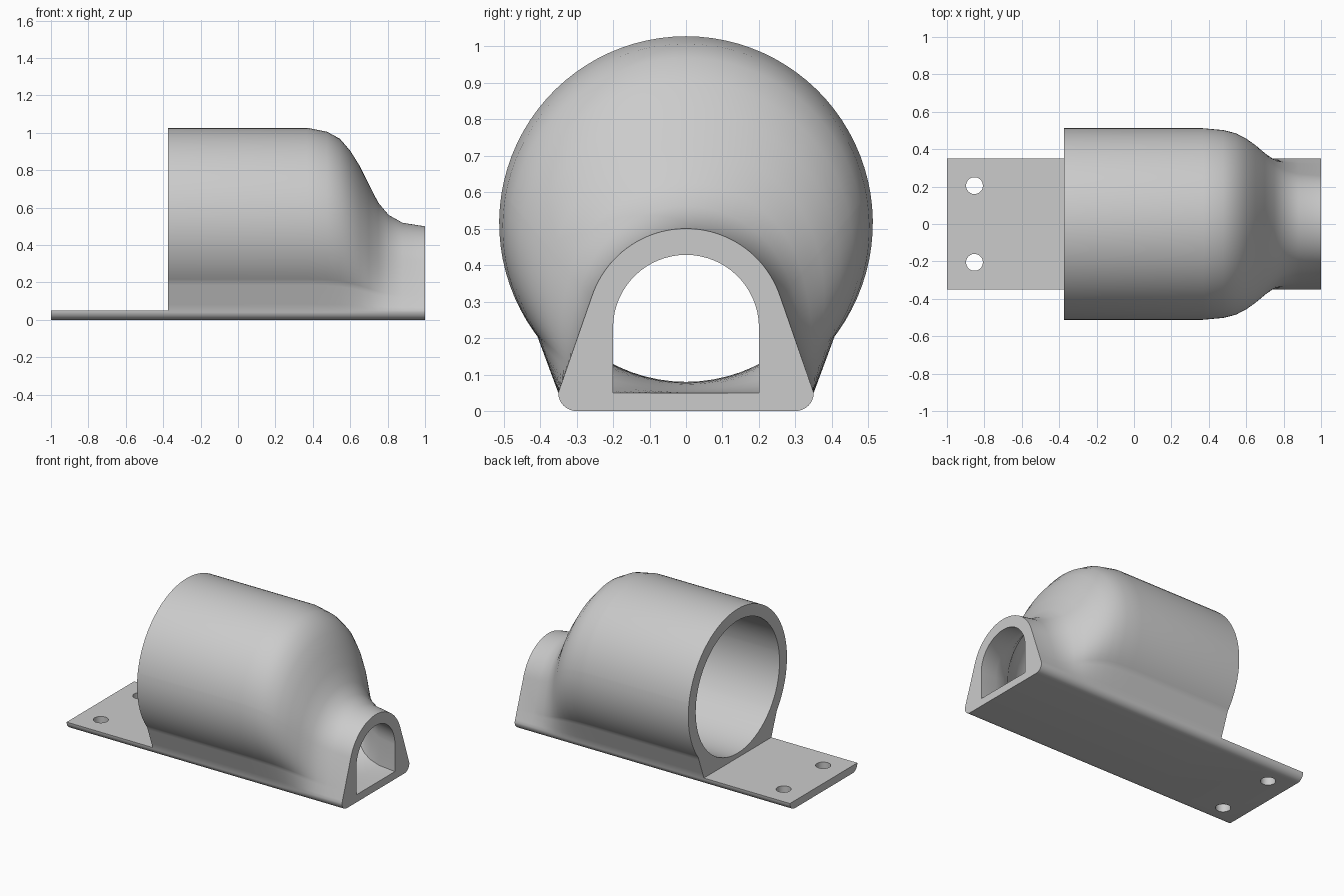
import bpy, bmesh, math

cube = bpy.data.objects.get("Cube")
if cube:
    bpy.data.objects.remove(cube, do_unlink=True)

grey = bpy.data.materials.new("light grey")
grey.use_nodes = True
grey.diffuse_color = (0.6, 0.6, 0.6, 1)
grey.node_tree.nodes["Principled BSDF"].inputs["Base Color"].default_value = (0.6, 0.6, 0.6, 1)

HALF, THICK = 0.35, 0.05      # base half width and thickness
BACK = -0.375                 # open end of the wide barrel


def arc(cy, cz, r, start, end, steps):
    angles = [math.radians(start + (end - start) * i / steps) for i in range(steps + 1)]
    return [(cy + r * math.cos(a), cz + r * math.sin(a)) for a in angles]


def lengths(points):
    total = [0.0]
    for p, q in zip(points, points[1:]):
        total.append(total[-1] + math.dist(p, q))
    return [d / total[-1] for d in total]


def resample(points, fractions):
    """Points at the given fractions of the length of a polyline."""
    ds, out, i = lengths(points), [], 0
    for f in fractions:
        while i < len(ds) - 2 and ds[i + 1] < f:
            i += 1
        t = (f - ds[i]) / (ds[i + 1] - ds[i])
        out.append(tuple(a + (b - a) * t for a, b in zip(points[i], points[i + 1])))
    return out


def matched(big, small, corners):
    """Resample two profiles alike, keeping the corner points of both."""
    fr = {round(i / 72, 4) for i in range(73)}
    fr |= {round(f, 4) for f in corners}
    fr = sorted(fr)
    return resample(big, fr), resample(small, fr)


def blend(big, small, t):
    return [tuple(b * t + s * (1 - t) for b, s in zip(p, q)) for p, q in zip(big, small)]


def loft(bm, loops, xs):
    """Skin closed loops along x; returns the edges of both open ends."""
    rings = [[bm.verts.new((x, y, z)) for y, z in loop] for x, loop in zip(xs, loops)]
    n = len(rings[0])
    for r0, r1 in zip(rings, rings[1:]):
        for i in range(n):
            j = (i + 1) % n
            bm.faces.new((r0[i], r0[j], r1[j], r1[i]))
    return [[bm.edges.get((r[i], r[(i + 1) % n])) for i in range(n)]
            for r in (rings[0], rings[-1])]


def finish(bm, name):
    bmesh.ops.recalc_face_normals(bm, faces=bm.faces[:])
    mesh = bpy.data.meshes.new(name)
    bm.to_mesh(mesh)
    bm.free()
    mesh.materials.append(grey)
    obj = bpy.data.objects.new(name, mesh)
    bpy.context.collection.objects.link(obj)
    return obj


def select(obj):
    bpy.ops.object.select_all(action='DESELECT')
    obj.select_set(True)
    bpy.context.view_layer.objects.active = obj


# Underside of the base with rounded lower edges
underside = (arc(-HALF + THICK, THICK, THICK, 180, 270, 8)
             + arc(HALF - THICK, THICK, THICK, 270, 360, 8))[1:-1]

# Outer profiles: wide barrel and narrow arched mouth
foot_r, foot_l = [(HALF, THICK)], [(-HALF, THICK)]
big_out = foot_r + arc(0, 0.515, 0.512, -37.3, 217.3, 120) + foot_l
small_out = foot_r + arc(0, 0.228, 0.272, 18.4, 161.6, 100) + foot_l
kinks = [lengths(big_out)[k] for k in (1, -2)] + [lengths(small_out)[k] for k in (1, -2)]
big_out, small_out = matched(big_out, small_out, kinks)

# Cavity profiles: round bore and D-shaped opening
big_in = arc(0, 0.515, 0.435, -90, 270, 144)
small_in = [(0, 0.05), (0.2, 0.05)] + arc(0, 0.228, 0.2, 0, 180, 60) + [(-0.2, 0.05), (0, 0.05)]
kinks = [lengths(small_in)[k] for k in (1, 2, -3, -2)]
big_in, small_in = matched(big_in, small_in, kinks)

# Shoulder: position along x and share of the wide profile
shoulder = [(BACK, 1), (0.37, 1), (0.476, 0.96), (0.545, 0.888), (0.6, 0.767),
            (0.65, 0.615), (0.7, 0.425), (0.75, 0.24), (0.805, 0.116),
            (0.88, 0.036), (1, 0)]
xs = [x for x, t in shoulder]

# Hollow housing
bm = bmesh.new()
outer = loft(bm, [blend(big_out, small_out, t) + underside for x, t in shoulder], xs)
inner = loft(bm, [blend(big_in, small_in, t)[:-1] for x, t in shoulder], xs)
for out_edges, in_edges, side in zip(outer, inner, (-1, 1)):
    bmesh.ops.triangle_fill(bm, use_beauty=True, edges=out_edges + in_edges, normal=(side, 0, 0))
housing = finish(bm, "housing")

# Mounting plate
bm = bmesh.new()
outline = foot_r + foot_l + underside
for edges, side in zip(loft(bm, [outline, outline], [-1, BACK]), (-1, 1)):
    bmesh.ops.triangle_fill(bm, use_beauty=True, edges=edges, normal=(side, 0, 0))
plate = finish(bm, "mounting_plate")

# Two screw holes
bm = bmesh.new()
for y in (-0.205, 0.205):
    made = bmesh.ops.create_cone(bm, cap_ends=True, segments=40, radius1=0.045,
                                 radius2=0.045, depth=0.3)
    bmesh.ops.translate(bm, verts=made["verts"], vec=(-0.853, y, 0))
cutter = finish(bm, "hole_cutter")
cutter.hide_render = True
cut = plate.modifiers.new("holes", 'BOOLEAN')
cut.operation, cut.object, cut.solver = 'DIFFERENCE', cutter, 'EXACT'
select(plate)
bpy.ops.object.modifier_apply(modifier=cut.name)
bpy.data.objects.remove(cutter, do_unlink=True)

for obj in (housing, plate):
    select(obj)
    bpy.ops.object.shade_smooth_by_angle(angle=math.radians(30))
